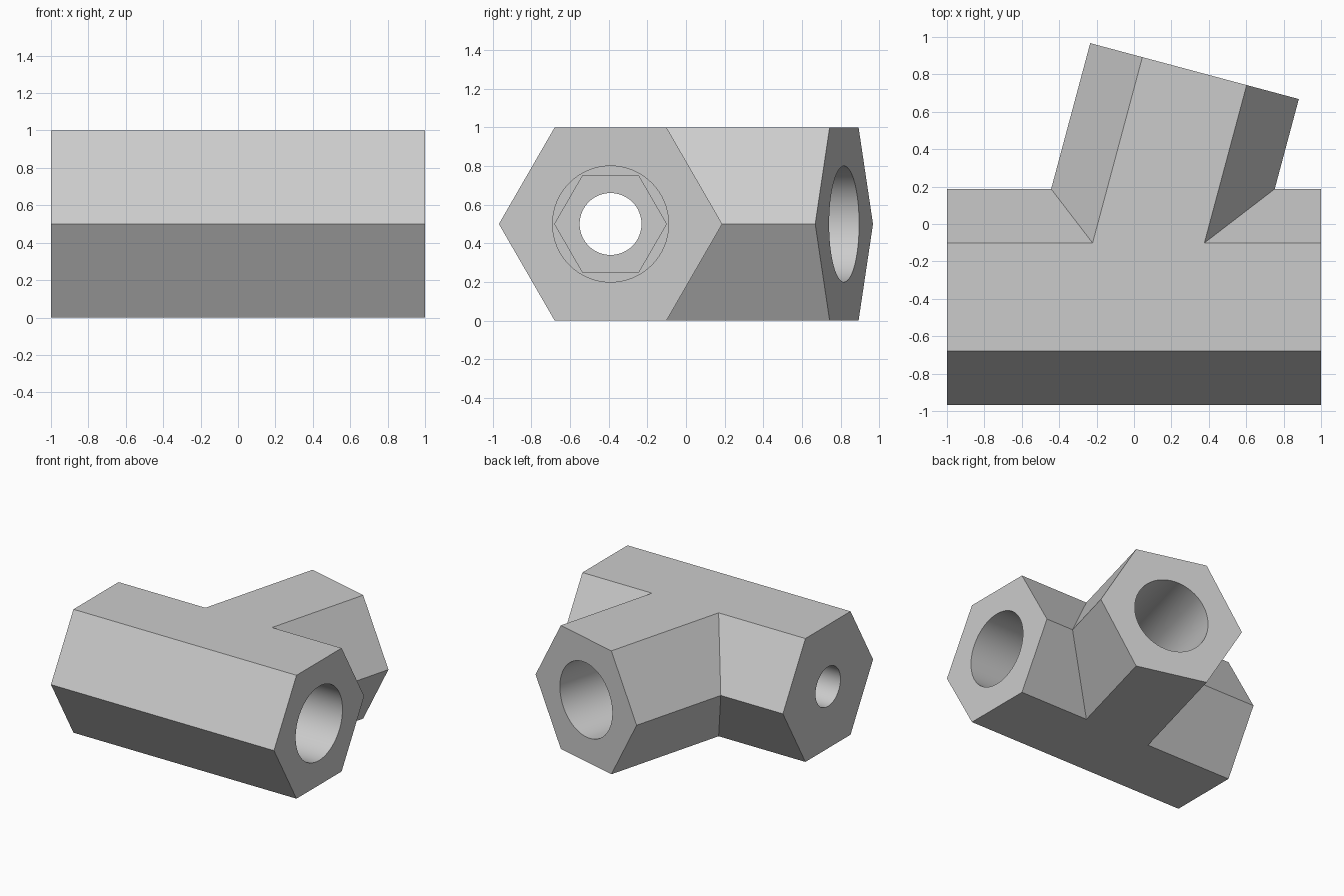
import bpy, bmesh, math
from mathutils import Vector

if "Cube" in bpy.data.objects:
    bpy.data.objects.remove(bpy.data.objects["Cube"], do_unlink=True)

grey = bpy.data.materials.new("light_grey")
grey.use_nodes = True
colour = (0.6, 0.6, 0.6, 1)
grey.diffuse_color = colour
grey.node_tree.nodes["Principled BSDF"].inputs["Base Color"].default_value = colour

CENTRE = Vector((0, -0.39, 0.5))
UP = Vector((0, 0, 1))
ALONG = Vector((1, 0, 0))
TILT = math.radians(15)
BRANCH = Vector((math.sin(TILT), math.cos(TILT), 0))
HEX = 1 / math.sqrt(3)      # corner radius of a hexagon one unit across flats


def prism(name, axis, start, end, radius, sides):
    """Prism along a level axis through CENTRE, with corners to each side."""
    side = axis.cross(UP)
    bm = bmesh.new()
    rings = []
    for t in (start, end):
        ring = []
        for i in range(sides):
            a = math.tau * i / sides
            offset = side * math.cos(a) + UP * math.sin(a)
            ring.append(bm.verts.new(CENTRE + axis * t + offset * radius))
        rings.append(ring)
        bm.faces.new(ring)
    for i in range(sides):
        j = (i + 1) % sides
        bm.faces.new((rings[0][i], rings[0][j], rings[1][j], rings[1][i]))
    bmesh.ops.recalc_face_normals(bm, faces=bm.faces)
    mesh = bpy.data.meshes.new(name)
    bm.to_mesh(mesh)
    bm.free()
    mesh.materials.append(grey)
    obj = bpy.data.objects.new(name, mesh)
    bpy.context.collection.objects.link(obj)
    return obj


def combine(target, tool, operation):
    """Apply a boolean and discard the tool."""
    tool.hide_render = True
    mod = target.modifiers.new(tool.name, 'BOOLEAN')
    mod.operation = operation
    mod.solver = 'EXACT'
    mod.object = tool
    bpy.context.view_layer.objects.active = target
    bpy.ops.object.modifier_apply(modifier=mod.name)
    bpy.data.objects.remove(tool, do_unlink=True)


# Hexagonal body with a slanted hexagonal branch
body = prism("pipe_connector", ALONG, -1, 1, HEX, 6)
combine(body, prism("branch", BRANCH, 0, 1.25, HEX, 6), 'UNION')

# Pipe sockets, nut pocket and bolt hole
combine(body, prism("main_socket", ALONG, 0.25, 1.1, 0.3, 64), 'DIFFERENCE')
combine(body, prism("nut_pocket", ALONG, 0, 0.3, HEX / 2, 6), 'DIFFERENCE')
combine(body, prism("bolt_hole", ALONG, -1.1, 0.1, 0.16, 64), 'DIFFERENCE')
combine(body, prism("branch_socket", BRANCH, 0.45, 1.35, 0.3, 64), 'DIFFERENCE')

# Smooth bores, crisp flats
bpy.ops.object.select_all(action='DESELECT')
body.select_set(True)
bpy.context.view_layer.objects.active = body
bpy.ops.object.shade_smooth_by_angle(angle=math.radians(30))
